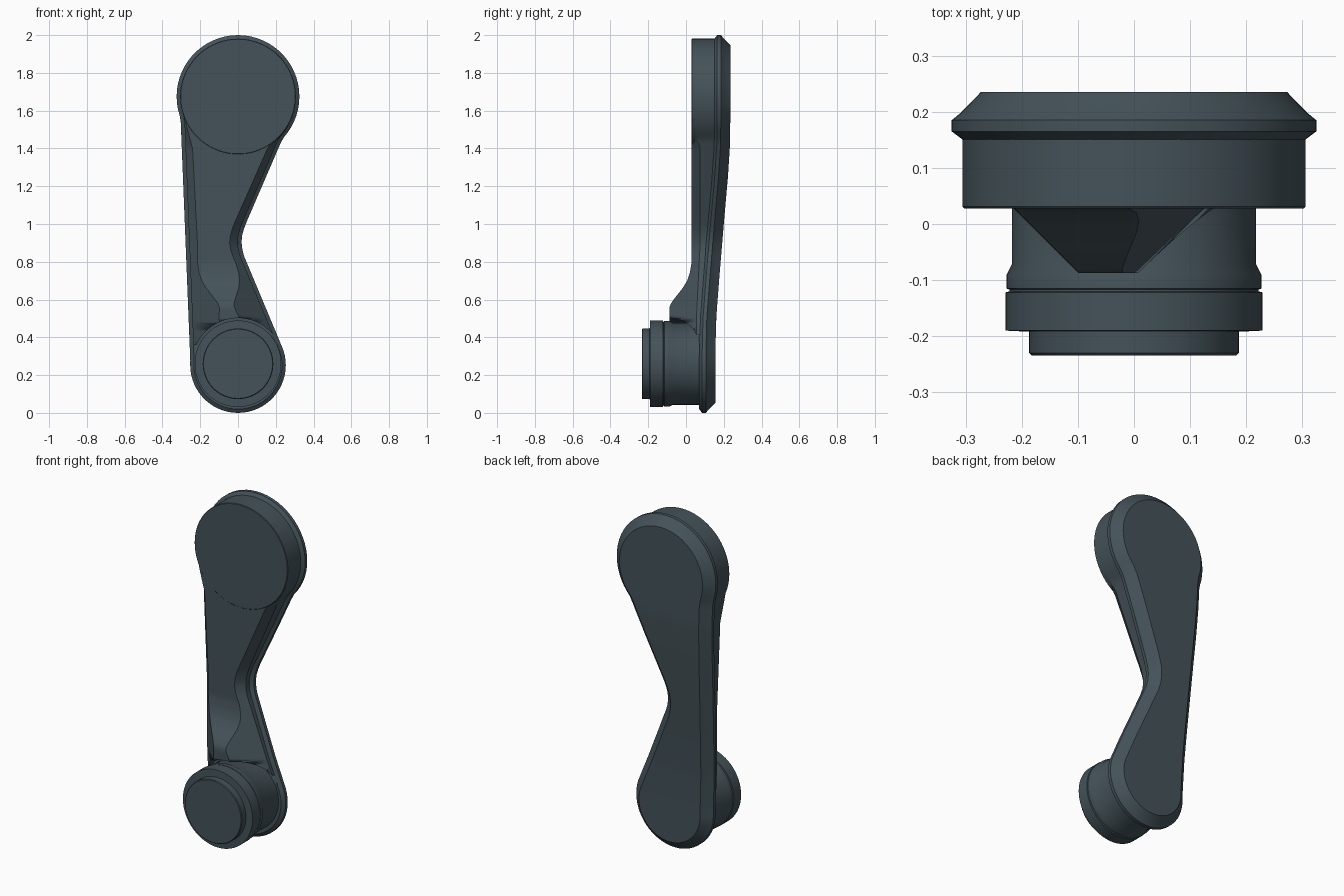
import bpy, bmesh, math
from mathutils import Vector

if "Cube" in bpy.data.objects:
    bpy.data.objects.remove(bpy.data.objects["Cube"], do_unlink=True)

slate = bpy.data.materials.new("slate grey")
slate.use_nodes = True
COLOUR = (0.058, 0.085, 0.1, 1)
slate.diffuse_color = COLOUR
slate.node_tree.nodes["Principled BSDF"].inputs["Base Color"].default_value = COLOUR

HEAD_Z, HEAD_R = 1.675, 0.325
FOOT_Z, FOOT_R = 0.253, 0.253


def interp(table, z):
    """Piecewise linear lookup."""
    if z <= table[0][0]:
        return table[0][1]
    for (a, u), (b, v) in zip(table, table[1:]):
        if z <= b:
            return u + (v - u) * (z - a) / (b - a)
    return table[-1][1]


def circle_x(z, centre, radius):
    return math.sqrt(max(0, radius ** 2 - (z - centre) ** 2))


# Side contours of the arm: a straight left edge and a waisted right edge
RIGHT = [(0.36, 0.229), (0.79, 0.049), (0.82, 0.036), (0.86, 0.023), (0.9, 0.018),
         (0.94, 0.022), (0.98, 0.033), (1.01, 0.045), (1.45, 0.235)]
LEFT = [(0.26, 0.252), (1.56, 0.304)]


def edge_x(z, table):
    if z < table[0][0]:
        return circle_x(z, FOOT_Z, FOOT_R)
    if z > table[-1][0]:
        return circle_x(z, HEAD_Z, HEAD_R)
    return interp(table, z)


def back_y(z):
    return interp([(0.3, 0.155), (0.5, 0.16), (0.7, 0.175), (1, 0.2),
                   (1.25, 0.222), (1.42, 0.233), (1.6, 0.235)], z)


def front_y(z):
    return interp([(0.57, -0.087), (0.62, -0.05), (0.66, -0.018), (0.7, 0.006),
                   (0.74, 0.02), (0.8, 0.03)], z)


def finish(name, bm, angle=30):
    bmesh.ops.recalc_face_normals(bm, faces=bm.faces)
    mesh = bpy.data.meshes.new(name)
    bm.to_mesh(mesh)
    bm.free()
    obj = bpy.data.objects.new(name, mesh)
    bpy.context.collection.objects.link(obj)
    mesh.materials.append(slate)
    bpy.ops.object.select_all(action='DESELECT')
    obj.select_set(True)
    bpy.context.view_layer.objects.active = obj
    bpy.ops.object.shade_smooth_by_angle(angle=math.radians(angle))
    return obj


def turned(name, profile, z, segments=64):
    """Solid turned about a front-to-back axis from (radius, y) pairs."""
    bm = bmesh.new()
    rings = []
    for r, y in profile:
        rings.append([bm.verts.new((r * math.cos(t), y, z + r * math.sin(t)))
                      for t in (math.tau * i / segments for i in range(segments))])
    for a, b in zip(rings, rings[1:]):
        for i in range(segments):
            j = (i + 1) % segments
            bm.faces.new((a[i], a[j], b[j], b[i]))
    bm.faces.new(rings[0])
    bm.faces.new(rings[-1])
    return finish(name, bm)


# Heights: dense around the foot and head, evenly spaced along the neck
foot_zs = [FOOT_Z - FOOT_R * math.cos(math.radians(a)) for a in range(6, 114, 6)]
head_zs = [HEAD_Z - HEAD_R * math.cos(math.radians(a)) for a in range(48, 178, 6)]
neck_zs = [0.4 + 0.03 * i for i in range(35)]
zs = foot_zs + neck_zs + head_zs

# Back plate: one closed contour stepped into a chamfered rim
contour = [Vector((0, FOOT_Z - FOOT_R))]
contour += [Vector((edge_x(z, RIGHT), z)) for z in zs]
contour += [Vector((0, HEAD_Z + HEAD_R))]
contour += [Vector((-edge_x(z, LEFT), z)) for z in reversed(zs)]
count = len(contour)


def inset(distance):
    result = []
    for i, p in enumerate(contour):
        d1 = (p - contour[i - 1]).normalized()
        d2 = (contour[(i + 1) % count] - p).normalized()
        n = Vector((-(d1 + d2).y, (d1 + d2).x)).normalized()
        result.append(p + n * distance)
    return result


bm = bmesh.new()
rings = []
for distance, depth in ((0.02, 0.085), (0, 0.07), (0, 0.05), (0.016, 0.037), (0.052, 0)):
    rings.append([bm.verts.new((p.x, back_y(p.y) - depth, p.y)) for p in inset(distance)])
for a, b in zip(rings, rings[1:]):
    for i in range(count):
        j = (i + 1) % count
        bm.faces.new((a[i], a[j], b[j], b[i]))
for ring in (rings[0], rings[-1]):
    half = count // 2
    bm.faces.new((ring[0], ring[1], ring[-1]))
    bm.faces.new((ring[half - 1], ring[half], ring[half + 1]))
    for i in range(1, half - 1):
        bm.faces.new((ring[i], ring[i + 1], ring[count - i - 1], ring[count - i]))
finish("back_plate", bm, 25)

# Neck: sloped shoulders rising to a flat front, with a ridge above the knob
bm = bmesh.new()
sections = []
for i in range(63):
    z = 0.36 + 0.02 * i
    left, right = 0.02 - edge_x(z, LEFT), edge_x(z, RIGHT) - 0.02
    back, front = back_y(z) - 0.05, front_y(z)
    shoulder = interp([(0.5, 0.055), (0.9, 0.075), (1.4, 0.075), (1.55, 0.035)], z)
    slope = (shoulder - front) * interp([(0.57, 1), (0.9, 0.95), (1.5, 0.8)], z)
    slope = min(slope, (right - left) * 0.45)
    sections.append([bm.verts.new((x, y, z)) for x, y in (
        (left, back), (left, shoulder), (left + slope, front),
        (right - slope, front), (right, shoulder), (right, back))])
for a, b in zip(sections, sections[1:]):
    for i in range(6):
        j = (i + 1) % 6
        bm.faces.new((a[i], a[j], b[j], b[i]))
bm.faces.new(sections[0])
bm.faces.new(sections[-1])
neck = finish("neck", bm, 25)

# Round clearance around the knob, cut out of the neck
cutter = turned("knob_clearance", [(0.242, -0.4), (0.242, 0.068)], 0.26)
cutter.hide_render = True
cut = neck.modifiers.new("clearance", 'BOOLEAN')
cut.operation = 'DIFFERENCE'
cut.object = cutter
bpy.context.view_layer.objects.active = neck
bpy.ops.object.modifier_apply(modifier=cut.name)
bpy.data.objects.remove(cutter, do_unlink=True)

# Round head block at the top
turned("head_block", [(0.303, 0.028), (0.306, 0.031), (0.306, 0.17)], HEAD_Z, 96)

# Turned knob: stem, flare, groove, collar and raised cap
turned("knob", [(0.217, 0.1), (0.217, -0.07), (0.227, -0.09), (0.227, -0.115),
                (0.222, -0.117), (0.222, -0.12), (0.229, -0.122), (0.229, -0.19),
                (0.187, -0.192), (0.187, -0.23), (0.183, -0.234)], 0.26)
